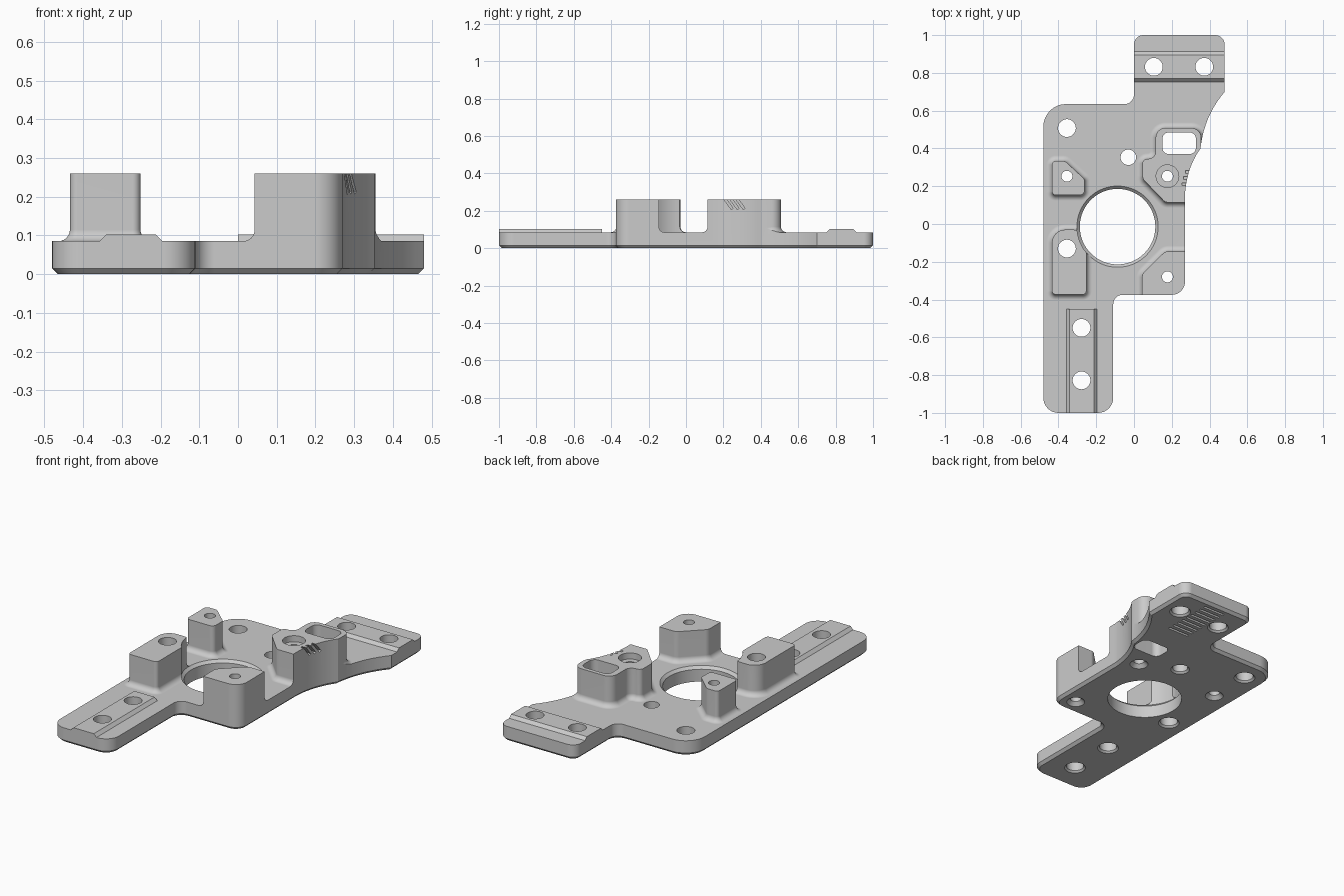
import bpy, bmesh, math
from mathutils import Vector, Matrix

if "Cube" in bpy.data.objects:
    bpy.data.objects.remove(bpy.data.objects["Cube"], do_unlink=True)

TOP, BOSS_TOP, FILLET = 0.085, 0.26, 0.03


def rounded(corners, steps=8):
    """Counter-clockwise outline from (x, y, corner radius) entries."""
    out, n = [], len(corners)
    for i, (x, y, r) in enumerate(corners):
        p = Vector((x, y))
        if r == 0:
            out.append(p)
            continue
        a = (Vector(corners[i - 1][:2]) - p).normalized()
        b = (Vector(corners[(i + 1) % n][:2]) - p).normalized()
        half = a.angle(b) / 2
        centre = p + (a + b).normalized() * r / math.sin(half)
        tangent = r / math.tan(half)
        start, end = p + a * tangent - centre, p + b * tangent - centre
        sweep = start.angle(end)
        for k in range(steps + 1):
            t = k / steps
            out.append(centre + (start * math.sin((1 - t) * sweep)
                                 + end * math.sin(t * sweep)) / math.sin(sweep))
    return out


def offset(outline, d):
    """Move an outline outwards by d."""
    out, n = [], len(outline)
    for i, p in enumerate(outline):
        e1 = (p - outline[i - 1]).normalized()
        e2 = (outline[(i + 1) % n] - p).normalized()
        n1, n2 = Vector((e1.y, -e1.x)), Vector((e2.y, -e2.x))
        out.append(p + (n1 + n2) * d / (1 + n1.dot(n2)))
    return out


def skin(bm, loops):
    """Closed solid through counter-clockwise loops stacked upwards."""
    rings = [[bm.verts.new(p) for p in loop] for loop in loops]
    n = len(rings[0])
    bm.faces.new(rings[0][::-1])
    bm.faces.new(rings[-1])
    for lo, hi in zip(rings, rings[1:]):
        for i in range(n):
            j = (i + 1) % n
            bm.faces.new((lo[i], lo[j], hi[j], hi[i]))


def loft(bm, outline, levels):
    """Solid from offset copies of an outline; levels are (offset, z)."""
    skin(bm, [[(p.x, p.y, z) for p in offset(outline, d)] for d, z in levels])


def turned(bm, x, y, levels, sides=32):
    """Lathed solid; levels are (radius, z)."""
    angles = [math.tau * k / sides for k in range(sides)]
    skin(bm, [[(x + r * math.cos(a), y + r * math.sin(a), z) for a in angles]
              for r, z in levels])


def box(bm, x0, x1, y0, y1, z0, z1, tilt=0):
    m = Matrix.Translation(((x0 + x1) / 2, (y0 + y1) / 2, (z0 + z1) / 2)) \
        @ Matrix.Rotation(tilt, 4, 'X') @ Matrix.Diagonal((x1 - x0, y1 - y0, z1 - z0, 1))
    bmesh.ops.create_cube(bm, size=1, matrix=m)


def make(name, bm):
    mesh = bpy.data.meshes.new(name)
    bm.to_mesh(mesh)
    bm.free()
    ob = bpy.data.objects.new(name, mesh)
    bpy.context.collection.objects.link(ob)
    return ob


def combine(target, other, operation):
    mod = target.modifiers.new("cut", 'BOOLEAN')
    mod.operation, mod.solver, mod.object = operation, 'EXACT', other
    mod.use_self = True
    bpy.context.view_layer.update()
    bpy.context.view_layer.objects.active = target
    bpy.ops.object.modifier_apply(modifier=mod.name)
    bpy.data.objects.remove(other, do_unlink=True)


def bend(a, c, b, steps=10):
    """Quadratic curve from a to b, without its end point."""
    a, b, c = Vector(a), Vector(b), Vector(c)
    pts = [a * (1 - t) ** 2 + c * 2 * t * (1 - t) + b * t * t
           for t in (k / steps for k in range(steps))]
    return [(p.x, p.y, 0) for p in pts]


# Plate outline as a tall column with a chamfered bottom edge
outline = rounded(
    [(-0.48, -1, 0.08), (-0.11, -1, 0.08), (-0.11, -0.375, 0.05), (0.27, -0.375, 0.07)]
    + bend((0.27, 0.16), (0.28, 0.3), (0.352, 0.4))
    + bend((0.352, 0.4), (0.37, 0.57), (0.48, 0.7))
    + [(0.48, 0.7, 0), (0.48, 1, 0.05), (0, 1, 0.05), (0, 0.635, 0.05), (-0.48, 0.635, 0.12)])
bm = bmesh.new()
loft(bm, outline, [(-0.015, 0), (0, 0.015), (0, 0.4)])
plate = make("mounting_plate", bm)

# Slab that sets the plate thickness
bm = bmesh.new()
box(bm, -0.8, 0.8, -1.3, 1.3, -0.1, TOP)
upper = make("upper_shape", bm)

# Bosses with filleted feet; edges past the plate are trimmed by the outline
bosses = [
    [(-0.434, 0.153, 0.02), (-0.262, 0.153, 0.025), (-0.262, 0.238, 0.02),
     (-0.365, 0.333, 0.03), (-0.434, 0.333, 0.02)],
    [(-0.434, -0.373, 0.02), (-0.252, -0.373, 0.02), (-0.252, -0.03, 0.07), (-0.434, -0.03, 0.07)],
    [(0.043, -0.5, 0), (0.4, -0.5, 0), (0.4, -0.145, 0), (0.165, -0.145, 0.04), (0.043, -0.265, 0.04)],
    [(0.045, 0.24, 0.04), (0.165, 0.115, 0.03), (0.45, 0.115, 0), (0.45, 0.3, 0),
     (0.355, 0.38, 0), (0.355, 0.508, 0.05), (0.115, 0.508, 0.05), (0.115, 0.345, 0.04),
     (0.045, 0.345, 0.025)]]
foot = [(FILLET * (1 - math.sin(a)), TOP + FILLET * (1 - math.cos(a)))
        for a in (k * math.pi / 12 for k in range(7))]
bm = bmesh.new()
for corners in bosses:
    loft(bm, rounded(corners), [(FILLET, 0.05)] + foot + [(0, BOSS_TOP)])


# Raised rails with sloping sides on both arms
def rail(x0, x1, y0, y1, slope_x, slope_y):
    loops = [[(x0 + i * slope_x, y0 + i * slope_y, z), (x1 - i * slope_x, y0 + i * slope_y, z),
              (x1 - i * slope_x, y1 - i * slope_y, z), (x0 + i * slope_x, y1 - i * slope_y, z)]
             for i, z in ((0, 0.05), (0, TOP), (1, 0.102))]
    skin(bm, loops)


rail(-0.358, -0.195, -1.1, -0.45, 0.017, 0)
rail(-0.1, 0.6, 0.752, 0.912, 0, 0.017)
combine(upper, make("bosses_and_rails", bm), 'UNION')
combine(plate, upper, 'INTERSECT')

# Screw holes, chamfered underneath
bm = bmesh.new()
wide, mid, small = 0.047, 0.041, 0.029
for x, y, r in [(-0.355, 0.508, wide), (0.105, 0.832, wide), (0.372, 0.832, wide),
                (-0.278, -0.55, wide), (-0.278, -0.828, wide), (-0.355, -0.13, wide),
                (-0.03, 0.353, mid), (-0.355, 0.253, small), (0.177, -0.28, small),
                (0.177, 0.253, small)]:
    grow = 0.01 if r > small else 0.02
    levels = [(r + grow, -0.05), (r + grow, 0), (r, grow)]
    if r == small and x > 0 and y > 0:
        levels += [(r, 0.225), (0.06, 0.225), (0.06, 0.35)]
    else:
        levels += [(r, 0.35)]
    turned(bm, x, y, levels)

# Large central bore with a bevelled upper rim
turned(bm, -0.087, -0.014, [(0.2, -0.05), (0.2, 0.07), (0.215, TOP), (0.215, 0.35)], 64)

# Rectangular through pocket
pocket = rounded([(0.15, 0.37, 0.035), (0.328, 0.37, 0.035), (0.328, 0.485, 0.035), (0.15, 0.485, 0.035)])
loft(bm, pocket, [(0, -0.05), (0, 0.35)])

# Slanted side notches
for i in range(3):
    y = 0.218 + 0.032 * i
    box(bm, 0.253 + 0.01 * i, 0.45, y - 0.006, y + 0.006, 0.2, 0.3, math.radians(36))

# Shallow grip slots underneath the rear arm
for i in range(9):
    y = 0.66 + 0.037 * i
    box(bm, 0.17, 0.305, y - 0.007, y + 0.007, -0.05, 0.015)
combine(plate, make("hole_cutters", bm), 'DIFFERENCE')

# Material and shading
mat = bpy.data.materials.new("plain_grey")
mat.use_nodes = True
grey = (0.6, 0.6, 0.6, 1)
mat.diffuse_color = grey
mat.node_tree.nodes["Principled BSDF"].inputs["Base Color"].default_value = grey
plate.data.materials.clear()
plate.data.materials.append(mat)
for face in plate.data.polygons:
    face.material_index = 0
bpy.ops.object.select_all(action='DESELECT')
plate.select_set(True)
bpy.context.view_layer.objects.active = plate
bpy.ops.object.shade_smooth_by_angle(angle=math.radians(25))
weighted = plate.modifiers.new("even_shading", 'WEIGHTED_NORMAL')
weighted.keep_sharp = True
